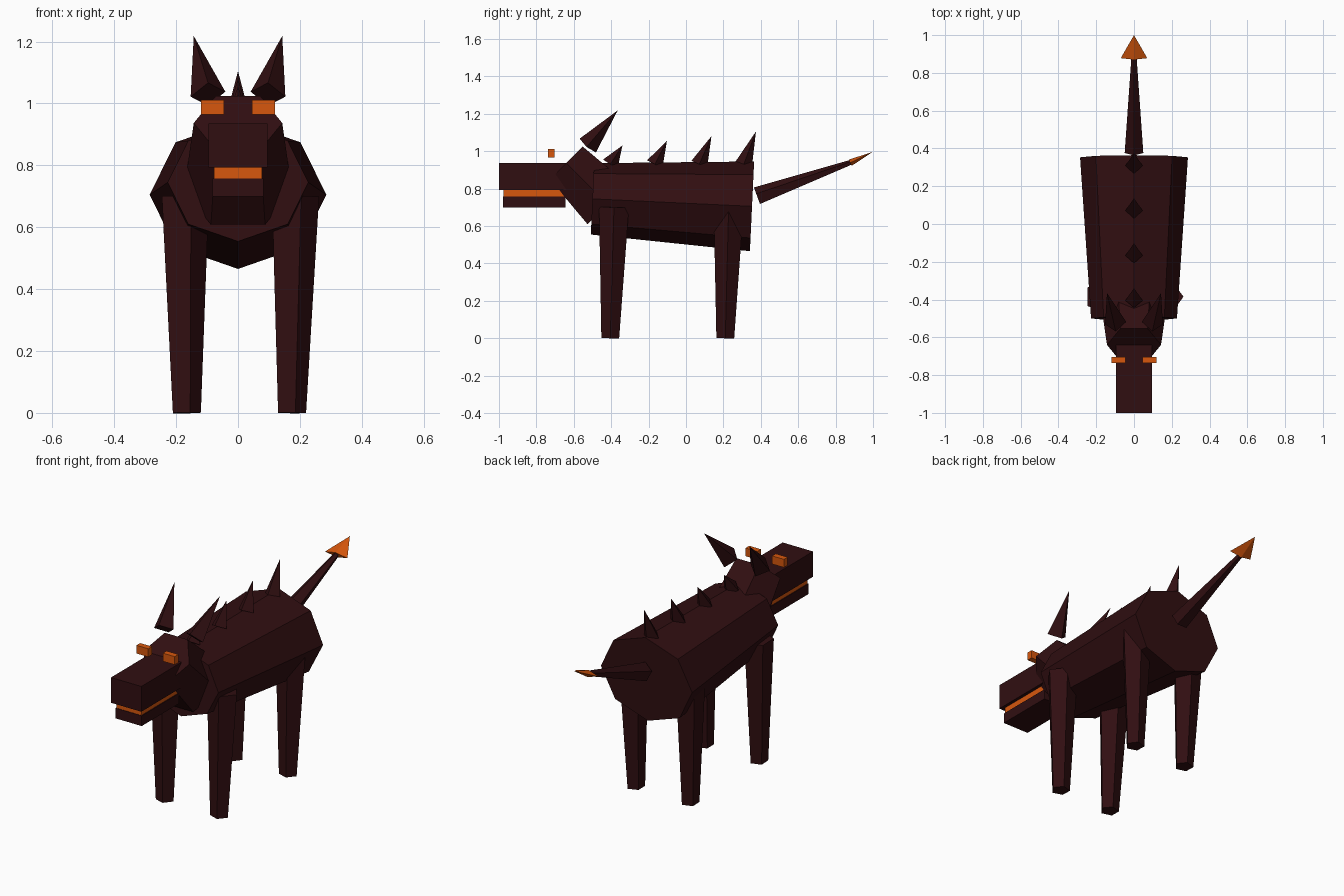
import bpy, bmesh
from math import cos, sin, tau, pi
from mathutils import Vector

if "Cube" in bpy.data.objects:
    bpy.data.objects.remove(bpy.data.objects["Cube"])


def material(name, rgb):
    m = bpy.data.materials.new(name)
    m.use_nodes = True
    m.diffuse_color = (*rgb, 1)
    m.node_tree.nodes["Principled BSDF"].inputs["Base Color"].default_value = (*rgb, 1)
    return m


HIDE = material("dark maroon hide", (0.030, 0.0045, 0.0055))
EMBER = material("ember orange", (0.68, 0.095, 0.004))


def finish(name, bm, mat):
    bmesh.ops.recalc_face_normals(bm, faces=bm.faces)
    mesh = bpy.data.meshes.new(name)
    bm.to_mesh(mesh)
    bm.free()
    mesh.materials.append(mat)
    ob = bpy.data.objects.new(name, mesh)
    bpy.context.collection.objects.link(ob)
    return ob


def frustum(name, a, b, ra, rb, sides, mat=HIDE, widen=1.0, turn=0.0):
    """Tapered prism from a to b; rb = 0 gives a point, widen stretches sideways."""
    a, b = Vector(a), Vector(b)
    d = (b - a).normalized()
    u = Vector((1, 0, 0))
    u = (u - d * u.dot(d)).normalized()
    v = d.cross(u)
    angles = [turn + tau * i / sides for i in range(sides)]
    bm = bmesh.new()

    def ring(c, r):
        return [bm.verts.new(c + u * (r * widen * cos(t)) + v * (r * sin(t))) for t in angles]

    low = ring(a, ra)
    bm.faces.new(low)
    high = ring(b, rb) if rb else [bm.verts.new(b)]
    if rb:
        bm.faces.new(high)
    for i in range(sides):
        j = (i + 1) % sides
        bm.faces.new((low[i], low[j], high[j], high[i]) if rb else (low[i], low[j], high[0]))
    return finish(name, bm, mat)


def box(name, lo, hi, mat=HIDE):
    lo, hi = Vector(lo), Vector(hi)
    bm = bmesh.new()
    bmesh.ops.create_cube(bm, size=1)
    for p in bm.verts:
        p.co = (lo + hi) / 2 + p.co * (hi - lo)
    return finish(name, bm, mat)


# Trunk and neck; the trunk section is slightly wider than tall
frustum("body", (0, -0.5, 0.745), (0, 0.353, 0.705), 0.191, 0.24, 8, widen=1.19)
frustum("neck", (0, -0.419, 0.716), (0, -0.64, 0.937), 0.175, 0.143, 6)

# Muzzle
box("snout", (-0.095, -1, 0.793), (0.095, -0.6, 0.936))
box("mouth_glow", (-0.077, -0.975, 0.755), (0.077, -0.6, 0.795), EMBER)
box("lower_jaw", (-0.082, -0.978, 0.70), (0.082, -0.643, 0.758))

# Paired parts
for side, s in (("left", 1), ("right", -1)):
    x = 0.083 * s
    box("eye_" + side, (x - 0.037, -0.737, 0.965), (x + 0.037, -0.704, 1.011), EMBER)
    frustum("ear_" + side, (0.097 * s, -0.525, 1.03), (0.143 * s, -0.365, 1.218), 0.057, 0, 4)
    for end, foot, hip in (("front", -0.405, -0.385), ("back", 0.21, 0.228)):
        frustum(f"{end}_leg_{side}", (0.17 * s, foot, 0), (0.178 * s, hip, 0.70), 0.05, 0.084, 5)

# Back spikes, growing toward the tail
for i in range(4):
    y = -0.405 + 0.238 * i
    frustum(f"back_spike_{i + 1}", (0, y, 0.93), (0, y + 0.065, 1.03 + 0.025 * i), 0.046, 0, 4)

# Tail with flattened arrow point
frustum("tail", (0, 0.381, 0.757), (0, 0.89, 0.942), 0.052, 0.014, 5, turn=-pi / 2)
frustum("tail_point", (0, 0.878, 0.938), (0, 1.0, 0.997), 0.018, 0, 4, EMBER, widen=3.9)
